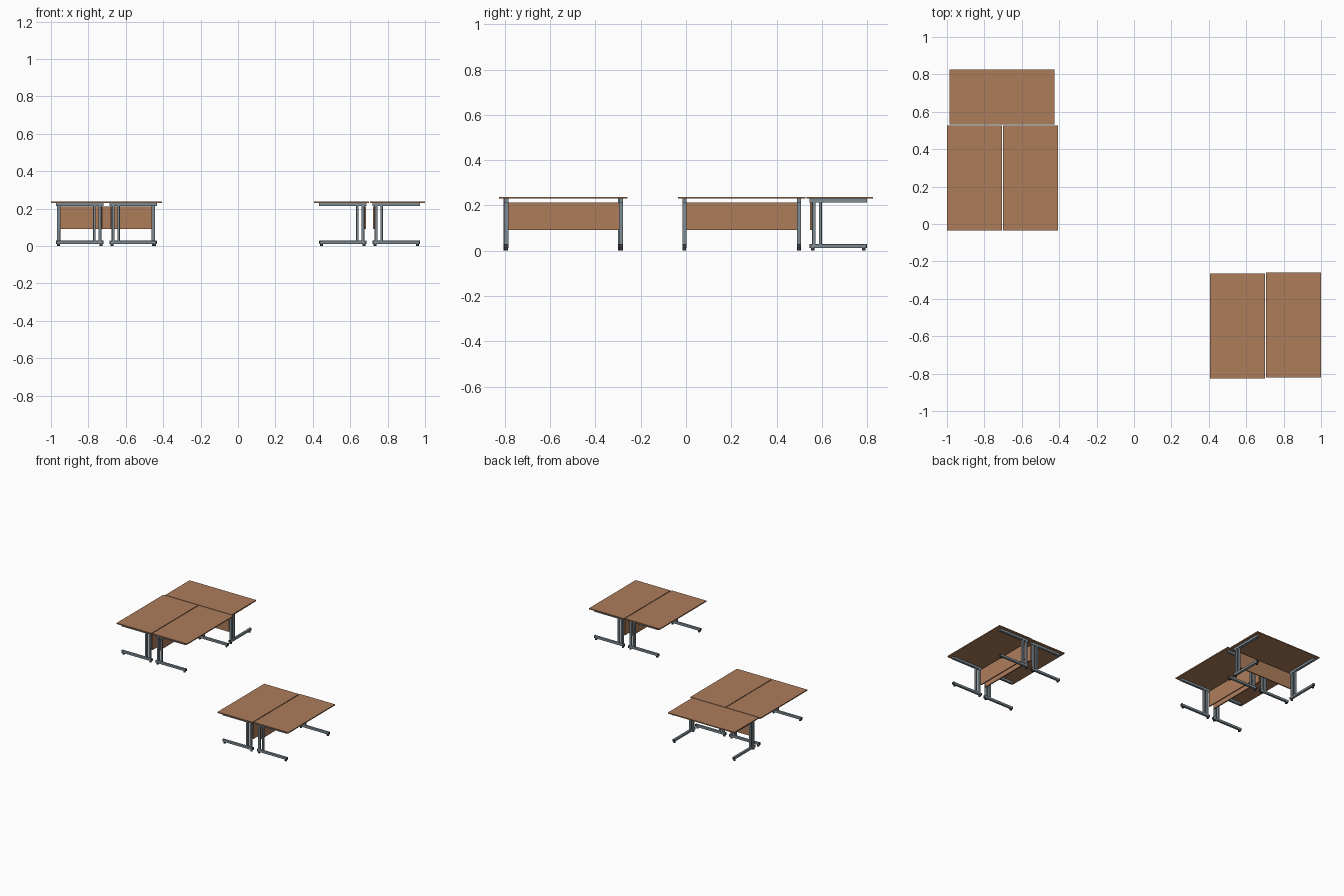
import bpy, math
from mathutils import Matrix, Vector

if "Cube" in bpy.data.objects:
    bpy.data.objects.remove(bpy.data.objects["Cube"])


def material(name, rgb):
    m = bpy.data.materials.new(name)
    m.diffuse_color = (*rgb, 1)
    m.use_nodes = True
    m.node_tree.nodes["Principled BSDF"].inputs["Base Color"].default_value = m.diffuse_color
    return m


WOOD = material("brown wood", (0.42, 0.205, 0.105))
STEEL = material("grey steel", (0.21, 0.26, 0.295))
DARK = material("dark plastic", (0.045, 0.05, 0.055))


def box(name, lo, hi, mat, place, bevel=0):
    lo, hi = Vector(lo), Vector(hi)
    bpy.ops.mesh.primitive_cube_add(size=1)
    o = bpy.context.object
    o.name = name
    o.data.transform(Matrix.Translation((lo + hi) / 2) @ Matrix.Diagonal((*(hi - lo), 1)))
    o.data.materials.append(mat)
    o.matrix_world = place
    if bevel:
        b = o.modifiers.new("soft edge", "BEVEL")
        b.width, b.segments = bevel, 2
    return o


def foot_pad(name, x, y, place):
    bpy.ops.mesh.primitive_cylinder_add(vertices=16, radius=0.008, depth=0.012)
    o = bpy.context.object
    o.name = name
    o.data.transform(Matrix.Translation((x, y, 0.006)))
    o.data.materials.append(DARK)
    o.matrix_world = place


def desk(tag, x, y, angle):
    # Local frame: width along x, back edge at y = 0, sitter on +y side
    place = Matrix.Translation((x, y, 0)) @ Matrix.Rotation(math.radians(angle), 4, 'Z')
    box(f"{tag}_top", (-0.281, 0, 0.230), (0.281, 0.294, 0.238), WOOD, place)
    box(f"{tag}_modesty_panel", (-0.245, 0.015, 0.092), (0.245, 0.024, 0.212), WOOD, place)
    for s, side in ((-1, "left"), (1, "right")):
        c, w = s * 0.253, 0.009
        n = f"{tag}_{side}"
        # Foot bar with end caps and pads
        box(f"{n}_foot_bar", (c - w, 0.018, 0.011), (c + w, 0.263, 0.029), STEEL, place, 0.003)
        for e, (a, b) in (("back", (0.014, 0.018)), ("front", (0.263, 0.267))):
            box(f"{n}_{e}_cap", (c - w, a, 0.011), (c + w, b, 0.029), DARK, place)
        foot_pad(f"{n}_back_pad", c, 0.027, place)
        foot_pad(f"{n}_front_pad", c, 0.253, place)
        # Twin uprights and the top support rail
        box(f"{n}_back_post", (c - w, 0.025, 0.025), (c + w, 0.040, 0.217), STEEL, place, 0.002)
        box(f"{n}_front_post", (c - w, 0.055, 0.025), (c + w, 0.068, 0.217), STEEL, place, 0.002)
        box(f"{n}_top_rail", (c - w, 0.014, 0.213), (c + w, 0.267, 0.230), STEEL, place)


# Group of three on the left, back-to-back pair on the right
desk("left_desk", -0.706, 0.246, 90)
desk("middle_desk", -0.700, 0.246, -90)
desk("end_desk", -0.706, 0.532, 0)
desk("pair_left_desk", 0.700, -0.545, 90)
desk("pair_right_desk", 0.706, -0.540, -90)
